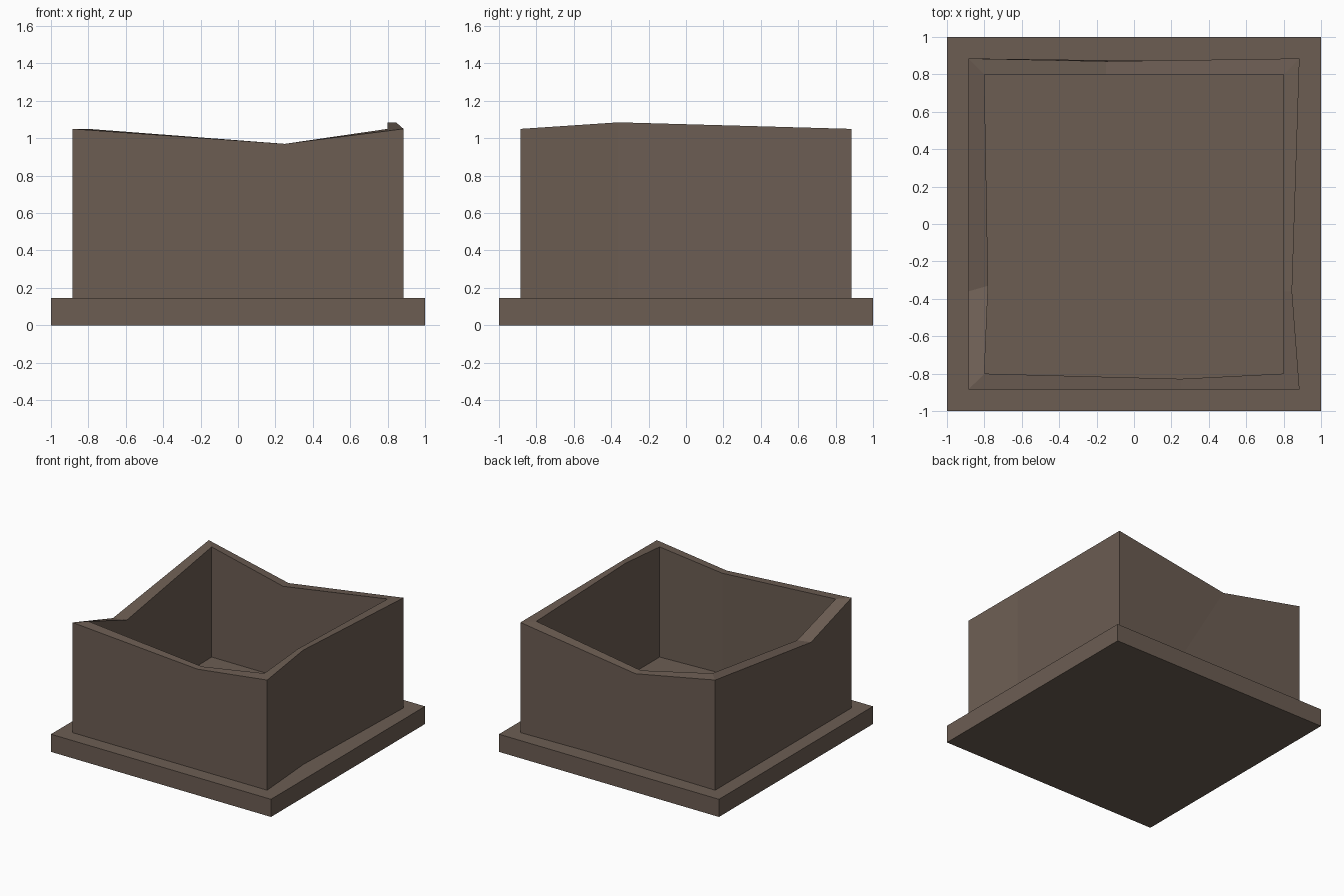
import bpy, bmesh

if "Cube" in bpy.data.objects:
    bpy.data.objects.remove(bpy.data.objects["Cube"])

mat = bpy.data.materials.new("dark_brown")
mat.diffuse_color = (0.150, 0.110, 0.086, 1)
mat.use_nodes = True
mat.node_tree.nodes["Principled BSDF"].inputs["Base Color"].default_value = mat.diffuse_color


def make_object(name, bm):
    bmesh.ops.recalc_face_normals(bm, faces=bm.faces)
    mesh = bpy.data.meshes.new(name)
    bm.to_mesh(mesh)
    bm.free()
    mesh.materials.append(mat)
    obj = bpy.data.objects.new(name, mesh)
    bpy.context.collection.objects.link(obj)
    return obj


# base plate
PLATE = 0.145
bm = bmesh.new()
bmesh.ops.create_cube(bm, size=1)
for v in bm.verts:
    v.co = (v.co.x * 2, v.co.y * 2, (v.co.z + 0.5) * PLATE)
make_object("base_plate", bm)

# uneven walls: each side has one displaced middle point between two corners
O, I, H = 0.885, 0.80, 1.05
outer = [(-O, -O, H), (0.25, -O, 0.97), (O, -O, H), (0.845, -0.36, 1.085),
         (O, O, H), (-0.15, 0.87, 0.90), (-O, O, H), (-O, -0.36, 0.885)]
inner = [(-I, -I, H), (0.25, -0.828, 0.97), (I, -I, H), (I, -0.36, 1.085),
         (I, I, H), (-0.15, I, 0.90), (-I, I, H), (-0.78, -0.33, 0.885)]


def foot(ring, back_y):
    pts = [(x, y, PLATE) for x, y, z in ring]
    pts[5] = (0.29, back_y, PLATE)   # fold on the back wall leans sideways
    return pts


bm = bmesh.new()
rings = [[bm.verts.new(p) for p in r]
         for r in (foot(outer, 0.87), outer, inner, foot(inner, I))]
for a, b in zip(rings, rings[1:] + rings[:1]):
    for i in range(8):
        j = (i + 1) % 8
        bm.faces.new((a[i], a[j], b[j], b[i]))
make_object("uneven_walls", bm)
